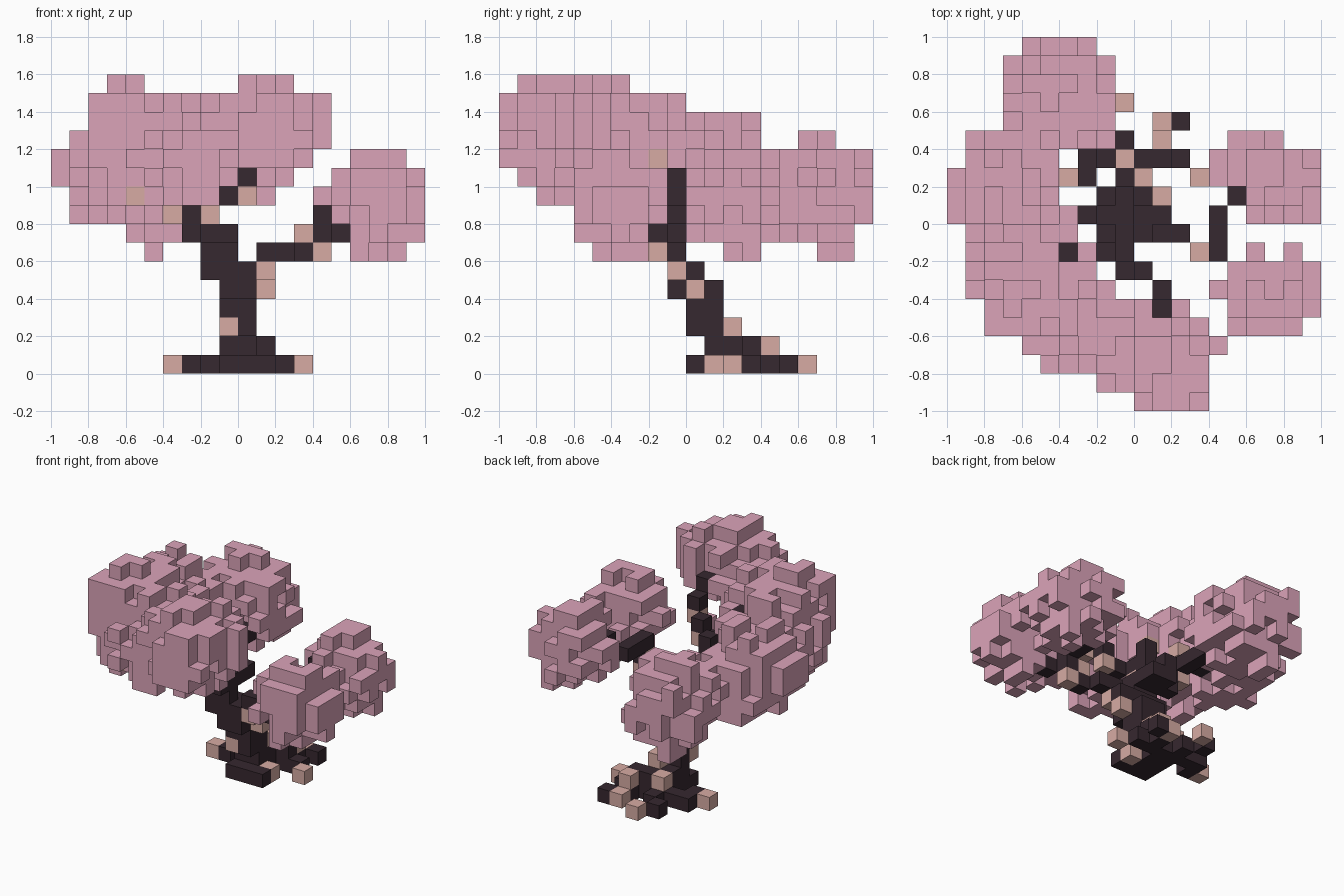
import bpy, bmesh, math, random
from mathutils import Vector

if "Cube" in bpy.data.objects:
    bpy.data.objects.remove(bpy.data.objects["Cube"], do_unlink=True)

random.seed(11)
UNIT = 0.1      # edge of one block
owner = {}      # block position -> part name


def material(name, rgb):
    mat = bpy.data.materials.new(name)
    mat.use_nodes = True
    mat.diffuse_color = (*rgb, 1)
    mat.node_tree.nodes["Principled BSDF"].inputs["Base Color"].default_value = (*rgb, 1)
    return mat


def claim(part, cells):
    for cell in cells:
        owner.setdefault(tuple(cell), part)


def box(x0, x1, y0, y1, z0, z1):
    return [(x, y, z) for x in range(x0, x1) for y in range(y0, y1) for z in range(z0, z1)]


def limb(*points):
    """Blocks along a bent path."""
    cells = []
    for a, b in zip(points, points[1:]):
        a, b = Vector(a), Vector(b)
        steps = int(max(abs(c) for c in b - a))
        for i in range(steps + 1):
            cells.append(tuple(math.floor(c + 0.5) for c in a.lerp(b, i / steps)))
    return cells


def clump(centre, radii):
    """Blocks of a leaf cluster with a pitted rim, open above bare twig tips."""
    lo = [math.floor(c - r) - 1 for c, r in zip(centre, radii)]
    hi = [math.ceil(c + r) + 1 for c, r in zip(centre, radii)]
    cells = []
    for cell in box(lo[0], hi[0], lo[1], hi[1], lo[2], hi[2]):
        d = sum(((p + 0.5 - c) / r) ** 2 for p, c, r in zip(cell, centre, radii))
        bare = cell[:2] in twig_tips and cell[2] > twig_tips[cell[:2]]
        if d < 1 + random.uniform(-0.55, 0.09) and not bare:
            cells.append(cell)
    return cells


def build(part, mat):
    """Mesh of the visible block faces of one part."""
    bm = bmesh.new()
    verts = {}
    for cell, name in owner.items():
        if name != part:
            continue
        for axis in range(3):
            for side in (0, 1):
                near = list(cell)
                near[axis] += 2 * side - 1
                if tuple(near) in owner:
                    continue
                u, v = (axis + 1) % 3, (axis + 2) % 3
                ring = []
                for du, dv in ((0, 0), (1, 0), (1, 1), (0, 1)):
                    p = list(cell)
                    p[axis] += side
                    p[u] += du
                    p[v] += dv
                    p = tuple(p)
                    if p not in verts:
                        verts[p] = bm.verts.new(Vector(p) * UNIT)
                    ring.append(verts[p])
                bm.faces.new(ring if side else ring[::-1])
    mesh = bpy.data.meshes.new(part)
    bm.to_mesh(mesh)
    bm.free()
    mesh.materials.append(mat)
    bpy.context.collection.objects.link(bpy.data.objects.new(part, mesh))


blossom = material("dusty pink blossom", (0.71, 0.37, 0.485))
bark = material("dark bark", (0.037, 0.021, 0.029))
pale = material("pale bark", (0.68, 0.41, 0.37))

# Pale blocks scattered over roots, trunk and branches
claim("pale_bark", [
    (-4, 2, 0), (3, 2, 0), (1, 1, 0), (1, 5, 0), (1, 4, 1), (-1, 6, 0),
    (-1, 3, 1), (0, 2, 2), (-1, 0, 2), (1, 0, 4), (1, -1, 5),
    (4, -2, 6), (3, -2, 7), (-2, -2, 8), (-4, 0, 8), (0, -3, 9),
    (1, -4, 10), (-3, -2, 11), (-4, 0, 10), (-6, -6, 9)])

# Leaning trunk, from the foot up
claim("trunk", box(-1, 1, 1, 4, 0, 2) + box(-1, 2, 0, 1, 0, 1) + box(-1, 1, 0, 2, 2, 4)
      + box(-1, 1, -1, 2, 4, 5) + box(-2, 1, -1, 1, 5, 6) + box(-2, 0, -1, 0, 6, 8)
      + box(-2, 0, 0, 2, 7, 8) + box(-2, 0, -2, -1, 7, 8) + [(1, 3, 1), (1, 0, 5)])

# Spreading roots
for path in (((1, 3, 0), (2, 3, 0)), ((-2, 3, 0), (-3, 3, 0), (-3, 2, 0)),
             ((-1, 4, 0), (-2, 5, 0)), ((1, 4, 0), (2, 5, 0))):
    claim("roots", limb(*path))

# Branches reaching into each leaf cluster
for path in (((1, -1, 6), (2, -1, 6), (3, -2, 6)),
             ((4, -2, 7), (5, -3, 7), (6, -3, 8)),
             ((4, -2, 8), (4, 0, 8), (6, 2, 9)),
             ((-2, -2, 9), (-1, -3, 9), (0, -3, 10), (1, -4, 11), (1, -5, 12), (1, -6, 12)),
             ((-2, -1, 8), (-2, -1, 10), (-3, -2, 11), (-4, -2, 12)),
             ((-3, 0, 7), (-3, 0, 8)), ((-5, 1, 9), (-6, 1, 10)),
             ((-2, 1, 8), (-3, 2, 8), (-3, 3, 8), (-4, 6, 9))):
    claim("branches", limb(*path))

# Single leaf blocks hanging below or beside the clusters
claim("stray_leaves", [(-3, -2, 12), (-4, 0, 12), (1, -5, 9), (-5, 8, 6), (-5, 8, 7),
                       (6, -5, 6), (6, -5, 7), (7, -3, 6), (8, 3, 6), (8, 3, 7)])

# Leaf clusters: centre and radii in blocks
twig_tips = {(-4, -2): 12, (1, -5): 12}
clusters = {
    "back_leaves": [((-4, 6.9, 9.8), (3.5, 3.4, 3.3))],
    "left_leaves": [((-7, 1.3, 11), (3.5, 3.4, 3.3)), ((-6.4, 3.5, 10.2), (2.8, 2.7, 2.8))],
    "front_left_leaves": [((-5.5, -3.3, 12.1), (3.7, 3.6, 4.0))],
    "front_middle_leaves": [((-2.5, -5.6, 11.4), (3, 3.2, 2.8))],
    "front_leaves": [((1.5, -7, 13.2), (3.6, 3.4, 3.0))],
    "right_back_leaves": [((7.2, 2.5, 9.2), (3, 3, 2.9))],
    "right_front_leaves": [((7.3, -3.5, 9.2), (3, 2.9, 2.9))],
}
for part, blobs in clusters.items():
    for centre, radii in blobs:
        claim(part, clump(centre, radii))

build("pale_bark", pale)
for part in ("trunk", "roots", "branches"):
    build(part, bark)
for part in ("stray_leaves", *clusters):
    build(part, blossom)
